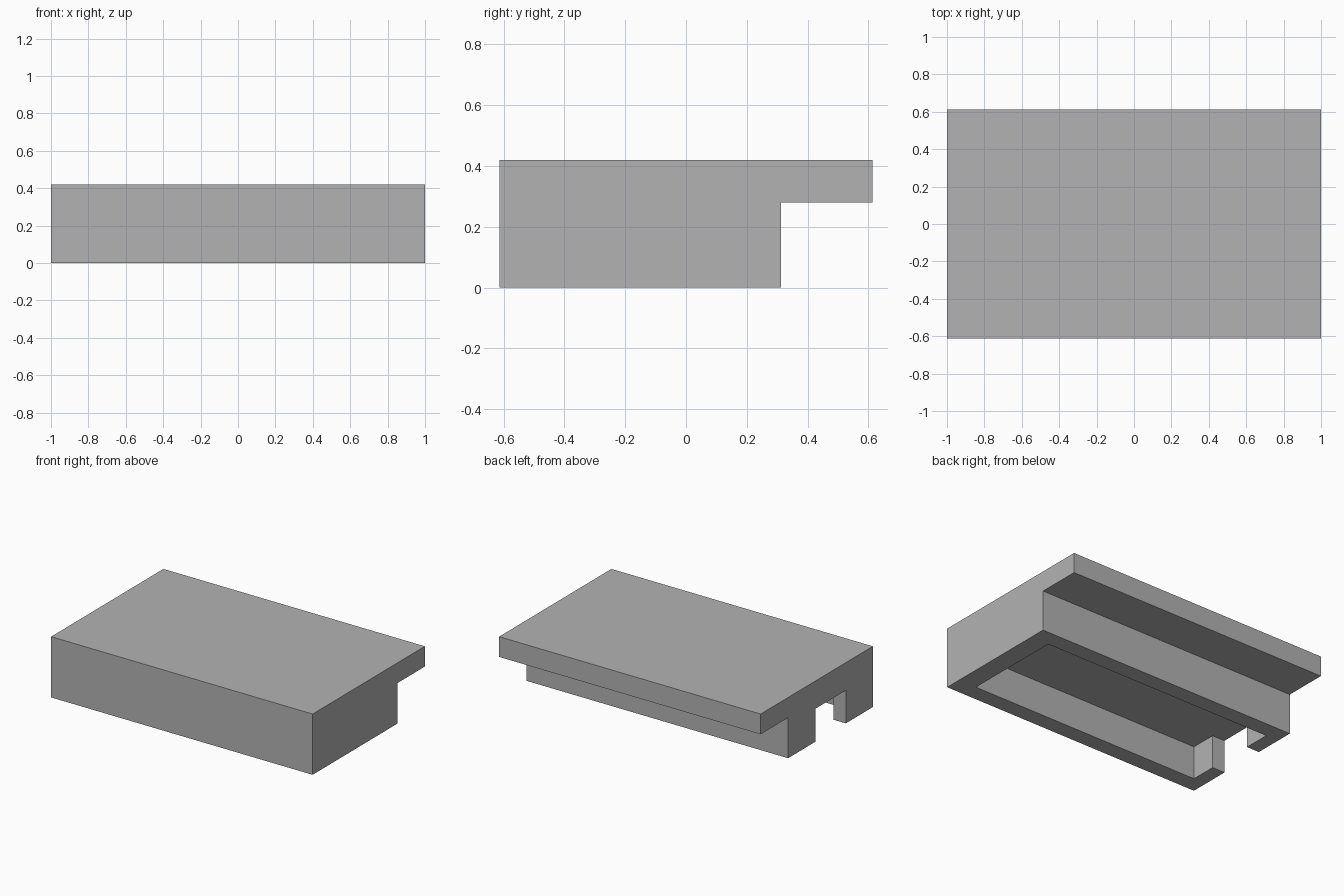
import bpy
import bmesh
from mathutils import Vector

default = bpy.data.objects.get("Cube")
if default:
    bpy.data.objects.remove(default, do_unlink=True)

grey = bpy.data.materials.new("plain_grey")
grey.use_nodes = True
colour = (0.45, 0.45, 0.45, 1)
grey.diffuse_color = colour
grey.node_tree.nodes["Principled BSDF"].inputs["Base Color"].default_value = colour


def prism(name, outline, sweep):
    """Extrude a closed outline along the sweep vector."""
    bm = bmesh.new()
    base = bm.faces.new([bm.verts.new(p) for p in outline])
    result = bmesh.ops.extrude_face_region(bm, geom=[base])
    moved = [g for g in result["geom"] if isinstance(g, bmesh.types.BMVert)]
    bmesh.ops.translate(bm, verts=moved, vec=Vector(sweep))
    bmesh.ops.recalc_face_normals(bm, faces=bm.faces)
    mesh = bpy.data.meshes.new(name)
    bm.to_mesh(mesh)
    bm.free()
    obj = bpy.data.objects.new(name, mesh)
    bpy.context.collection.objects.link(obj)
    mesh.materials.append(grey)
    return obj


# Block with a lip overhanging at the back
front, back, lip = -0.613, 0.313, 0.613
top, lip_base = 0.42, 0.28
profile = [(front, 0), (back, 0), (back, lip_base), (lip, lip_base), (lip, top), (front, top)]
block = prism("overhanging_block", [(-1, y, z) for y, z in profile], (2, 0, 0))

# Underside recess, opening through a slot in one end wall
recess_depth = 0.228
end_x, wall_x = 0.863, -0.904
recess_y, slot_y = (-0.498, 0.199), (-0.318, 0.014)
plan = [(end_x, recess_y[0]), (end_x, recess_y[1]),
        (wall_x, recess_y[1]), (wall_x, slot_y[1]), (-1.1, slot_y[1]),
        (-1.1, slot_y[0]), (wall_x, slot_y[0]), (wall_x, recess_y[0])]
cutter = prism("recess_cutter", [(x, y, -0.1) for x, y in plan], (0, 0, recess_depth + 0.1))
cutter.hide_render = True

cut = block.modifiers.new("recess", "BOOLEAN")
cut.operation = "DIFFERENCE"
cut.solver = "EXACT"
cut.object = cutter
bpy.context.view_layer.objects.active = block
bpy.ops.object.modifier_apply(modifier=cut.name)
bpy.data.objects.remove(cutter, do_unlink=True)
